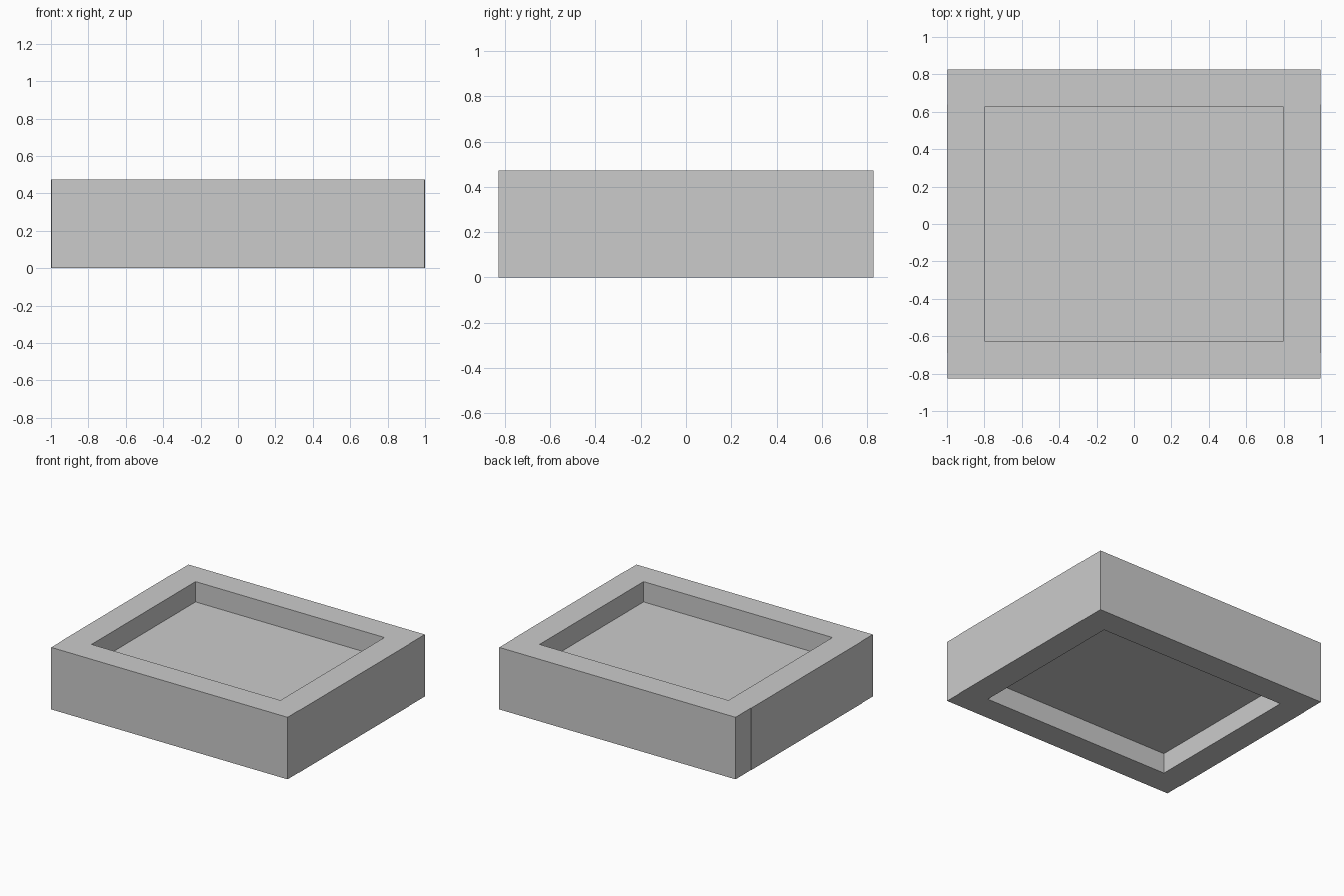
import bpy
import bmesh

old = bpy.data.objects.get("Cube")
if old:
    bpy.data.objects.remove(old)

HALF_X, HALF_Y, HEIGHT = 0.997, 0.827, 0.473
RIM, RECESS, PLATE = 0.2, 0.155, 0.003

grey = bpy.data.materials.new("light_grey")
grey.use_nodes = True
colour = (0.6, 0.6, 0.6, 1)
grey.diffuse_color = colour
grey.node_tree.nodes["Principled BSDF"].inputs["Base Color"].default_value = colour


def add_box(bm, low, high):
    verts = bmesh.ops.create_cube(bm, size=1)["verts"]
    for v in verts:
        for i in range(3):
            v.co[i] = high[i] if v.co[i] > 0 else low[i]


def finish(name, bm):
    mesh = bpy.data.meshes.new(name)
    bm.to_mesh(mesh)
    bm.free()
    mesh.materials.append(grey)
    obj = bpy.data.objects.new(name, mesh)
    bpy.context.collection.objects.link(obj)


# Tray: a block with a rectangular recess sunk into its top and underside
bm = bmesh.new()
add_box(bm, (-HALF_X, -HALF_Y, 0), (HALF_X, HALF_Y, HEIGHT))
bm.normal_update()
for face in [f for f in bm.faces if abs(f.normal.z) > 0.9]:
    direction = face.normal.z
    bmesh.ops.inset_region(bm, faces=[face], thickness=RIM, use_even_offset=True)
    # A second, zero-width inset gives the recess its upright walls
    bmesh.ops.inset_region(bm, faces=[face], thickness=0)
    for v in face.verts:
        v.co.z -= direction * RECESS
bmesh.ops.recalc_face_normals(bm, faces=bm.faces)
finish("tray_body", bm)

# Thin plates on the two ends
for side, name in ((1, "left_end_plate"), (-1, "right_end_plate")):
    inner, outer = side * HALF_X, side * (HALF_X + PLATE)
    bm = bmesh.new()
    add_box(bm, (min(inner, outer), -0.69, 0), (max(inner, outer), 0.64, HEIGHT))
    finish(name, bm)
